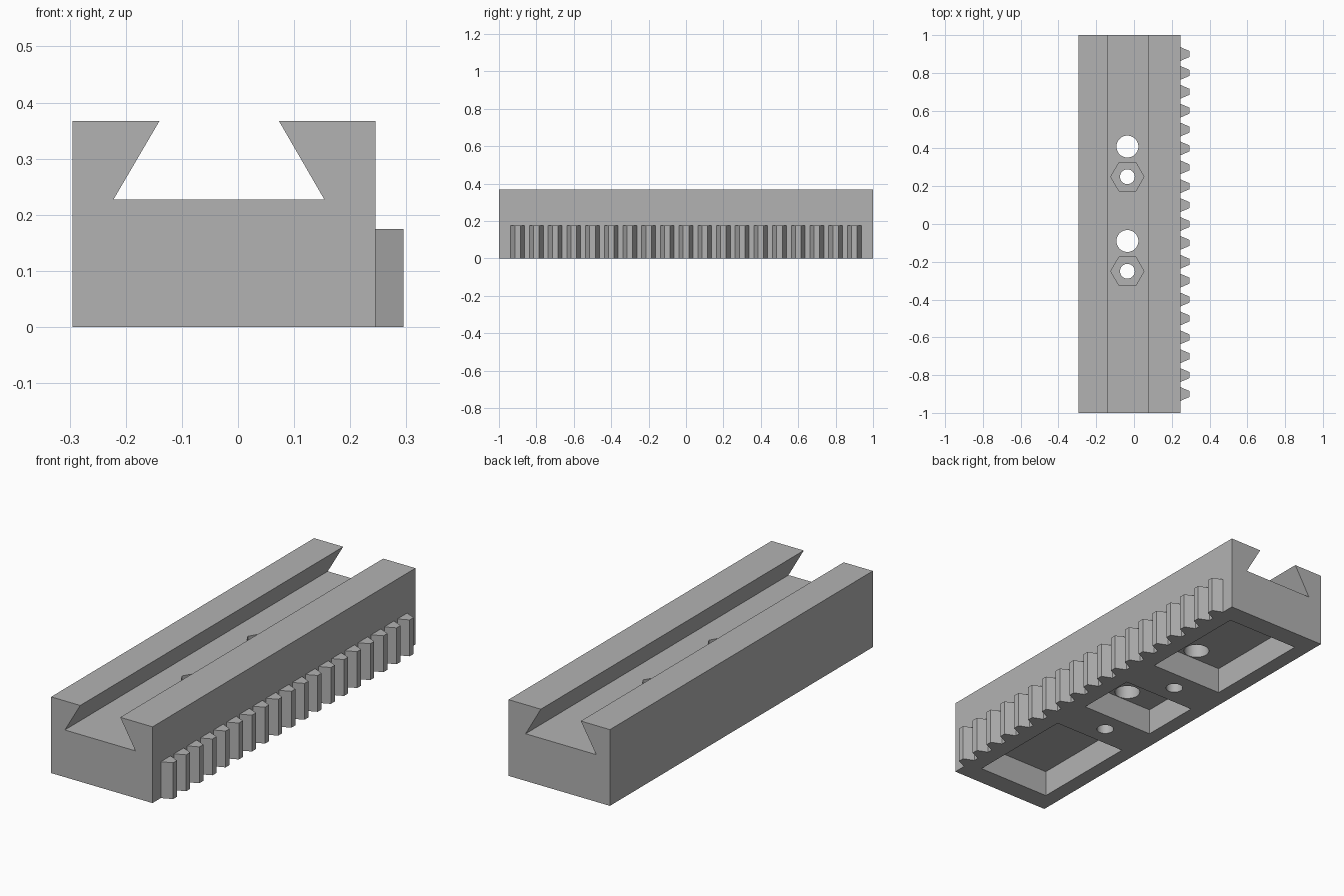
import bpy, bmesh
from math import pi, cos, sin
from mathutils import Vector

cube = bpy.data.objects.get("Cube")
if cube:
    bpy.data.objects.remove(cube, do_unlink=True)

grey = bpy.data.materials.new("plain grey")
grey.use_nodes = True
colour = (0.45, 0.45, 0.45, 1)
grey.diffuse_color = colour
grey.node_tree.nodes["Principled BSDF"].inputs["Base Color"].default_value = colour


def extrude(name, outline, offset):
    """Solid prism made by sweeping a closed outline along an offset."""
    bm = bmesh.new()
    face = bm.faces.new([bm.verts.new(p) for p in outline])
    swept = bmesh.ops.extrude_face_region(bm, geom=[face])["geom"]
    moved = [v for v in swept if isinstance(v, bmesh.types.BMVert)]
    bmesh.ops.translate(bm, verts=moved, vec=Vector(offset))
    bmesh.ops.recalc_face_normals(bm, faces=bm.faces)
    mesh = bpy.data.meshes.new(name)
    bm.to_mesh(mesh)
    bm.free()
    mesh.materials.append(grey)
    obj = bpy.data.objects.new(name, mesh)
    bpy.context.collection.objects.link(obj)
    return obj


def cut(target, cutter):
    mod = target.modifiers.new(cutter.name, "BOOLEAN")
    mod.operation, mod.solver, mod.object = "DIFFERENCE", "EXACT", cutter
    bpy.context.view_layer.objects.active = target
    bpy.ops.object.modifier_apply(modifier=mod.name)
    bpy.data.objects.remove(cutter, do_unlink=True)


def drill(target, name, y, radius, sides, bottom, top):
    ring = [(HOLE_X + radius * cos(2 * pi * i / sides),
             y + radius * sin(2 * pi * i / sides), bottom) for i in range(sides)]
    cut(target, extrude(name, ring, (0, 0, top - bottom)))


LEFT, RIGHT, HEIGHT = 0.245, -0.295, 0.367
FLOOR, POCKET = 0.227, 0.128
HOLE_X = -0.035

# Rail body with dovetail groove
profile = [(RIGHT, 0), (LEFT, 0), (LEFT, HEIGHT), (0.073, HEIGHT), (0.154, FLOOR),
           (-0.222, FLOOR), (-0.14, HEIGHT), (RIGHT, HEIGHT)]
body = extrude("rail_body", [(x, -1, z) for x, z in profile], (0, 2, 0))

# Three pockets in the underside, separated by ribs
for y0, y1 in ((-0.9, -0.35), (-0.15, 0.15), (0.35, 0.9)):
    x0, x1 = RIGHT + 0.075, LEFT - 0.075
    outline = [(x0, y0, -0.1), (x1, y0, -0.1), (x1, y1, -0.1), (x0, y1, -0.1)]
    cut(body, extrude("pocket_cutter", outline, (0, 0, POCKET + 0.1)))

# Bolt holes with hexagonal nut recesses through the ribs, and larger plain holes
for y in (-0.25, 0.25):
    drill(body, "nut_cutter", y, 0.088, 6, FLOOR - 0.1, 0.3)
    drill(body, "bolt_cutter", y, 0.039, 40, -0.1, 0.3)
    drill(body, "hole_cutter", y + 0.16, 0.058, 48, -0.1, 0.3)

bpy.ops.object.select_all(action="DESELECT")
body.select_set(True)
bpy.context.view_layer.objects.active = body
bpy.ops.object.shade_smooth_by_angle(angle=pi / 9)

# Rack teeth along the left side
for i in range(19):
    y = -0.9 + 0.1 * i
    section = [(LEFT, y - 0.037), (LEFT + 0.05, y - 0.015),
               (LEFT + 0.05, y + 0.015), (LEFT, y + 0.037)]
    extrude(f"rack_tooth_{i + 1}", [(x, yy, 0) for x, yy in section], (0, 0, 0.175))
